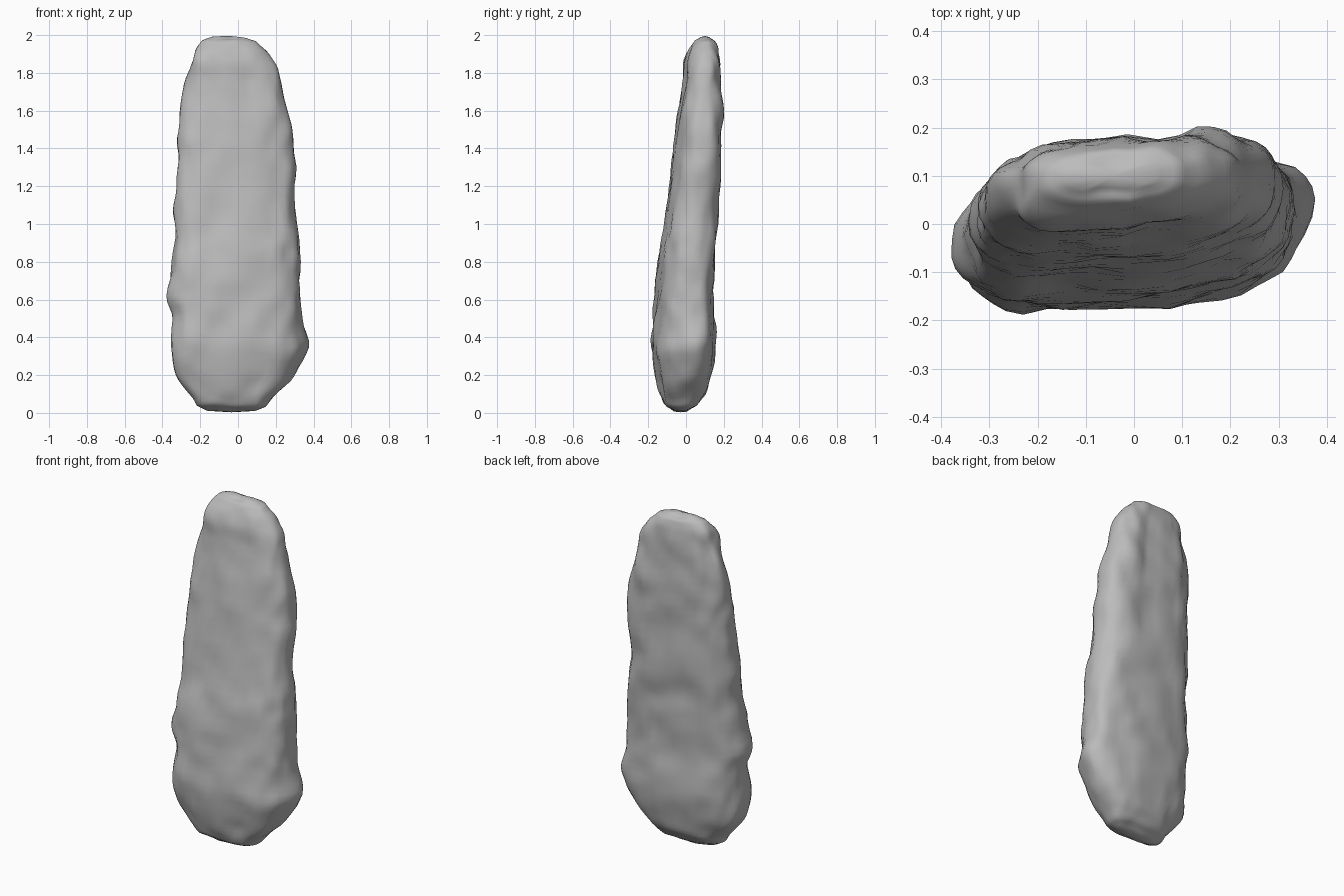
import bpy, bmesh, math
from mathutils import Vector, noise

cube = bpy.data.objects.get("Cube")
if cube:
    bpy.data.objects.remove(cube)

# Stone grey
grey = bpy.data.materials.new("stone_grey")
grey.use_nodes = True
colour = (0.5, 0.5, 0.5, 1)
grey.diffuse_color = colour
grey.node_tree.nodes["Principled BSDF"].inputs["Base Color"].default_value = colour

# Slab outline: height, left edge, right edge, front, back
SECTIONS = [
    (0.01, -.17, .1, -.06, .01), (0.04, -.22, .15, -.11, .06),
    (0.1, -.26, .21, -.135, .1), (0.2, -.33, .3, -.155, .13),
    (0.35, -.35, .35, -.18, .15), (0.5, -.355, .335, -.17, .145),
    (0.62, -.365, .33, -.16, .14), (0.8, -.35, .335, -.145, .15),
    (0.92, -.335, .33, -.125, .155), (1.1, -.34, .3, -.1, .17),
    (1.3, -.315, .305, -.075, .175), (1.45, -.32, .295, -.055, .18),
    (1.6, -.3, .265, -.035, .185), (1.75, -.275, .235, -.01, .18),
    (1.85, -.245, .2, 0, .18), (1.92, -.225, .15, .02, .17),
    (1.97, -.18, .1, .05, .155), (1.99, -.14, .05, .075, .13),
]
SIDES = 44
SUBSTEPS = 4
SKEW = .07

# Broad bumps and hollows: centre, radius, push
BUMPS = [
    ((.36, .06, .36), .17, (.03, .005, 0)),      # foot lobes
    ((.32, -.1, .45), .13, (-.012, .012, 0)),
    ((-.28, -.19, .35), .14, (-.008, -.012, 0)),
    ((-.36, -.06, .62), .13, (-.02, 0, 0)),
    ((-.27, -.15, .76), .14, (-.01, -.014, 0)),  # shoulder
    ((-.12, -.12, 1), .16, (0, .012, 0)),
    ((0, -.16, .6), .16, (0, .01, 0)),
    ((0, .13, .2), .13, (0, -.012, 0)),          # back ledges
    ((0, .19, 1.6), .14, (0, -.015, 0)),
    ((.16, .19, 1.58), .13, (0, .012, 0)),
    ((-.17, 0, 1.86), .11, (0, -.015, 0)),       # crown knob and notch
    ((-.04, .1, 2), .07, (0, 0, -.02)),
]


def smooth_between(a, b, c, d, t):
    return b + t * (c - a + t * (2*a - 5*b + 4*c - d + t * (3*(b - c) + d - a))) / 2


def rounded(v, power):
    return math.copysign(abs(v) ** power, v)


def weather(p):
    """Push a point by broad bumps and vertically stretched erosion."""
    out = Vector((p.x, (p.y - .03) * 2, 0)).normalized()
    coarse = noise.noise(Vector((p.x * 10, p.y * 6, p.z * 3.5 + 3)))
    fine = noise.noise(Vector((p.x * 19, p.y * 15, p.z * 9 + 7)))
    ends = min(1, p.z / .12, max(0, 2 - p.z) / .12)
    q = p + out * (coarse * .018 + fine * .016) * (.4 + .6 * ends)
    for centre, radius, push in BUMPS:
        d = (p - Vector(centre)).length / radius
        if d < 1:
            q += Vector(push) * (1 - d * d) ** 2
    q.z += noise.noise(p * 9) * .01
    return q


def ring(bm, row):
    z, left, right, front, back = row
    loop = []
    for i in range(SIDES):
        a = math.tau * i / SIDES
        x = (left + right) / 2 + (right - left) / 2 * rounded(math.cos(a), .75)
        y = (front + back) / 2 + (back - front) / 2 * rounded(math.sin(a), .75)
        loop.append(bm.verts.new(weather(Vector((x, y + SKEW * x, z)))))
    return loop


# Loft the stone through the interpolated outline
bm = bmesh.new()
rows = []
last = len(SECTIONS) - 1
for k in range(last):
    near = [SECTIONS[min(max(k + o, 0), last)] for o in (-1, 0, 1, 2)]
    for s in range(SUBSTEPS):
        t = s / SUBSTEPS
        row = [smooth_between(*v, t) for v in zip(*near)]
        row[0] = near[1][0] + (near[2][0] - near[1][0]) * t
        rows.append(row)
rows.append(SECTIONS[last])
rings = [ring(bm, row) for row in rows]
for low, high in zip(rings, rings[1:]):
    for i in range(SIDES):
        j = (i + 1) % SIDES
        bm.faces.new((low[i], low[j], high[j], high[i]))

# Close both ends with a fan
for loop, z in ((rings[0], 0), (rings[-1], 2)):
    centre = sum((v.co for v in loop), Vector()) / SIDES
    tip = bm.verts.new((centre.x, centre.y, z))
    for i in range(SIDES):
        bm.faces.new((loop[i], loop[(i + 1) % SIDES], tip))
bmesh.ops.recalc_face_normals(bm, faces=bm.faces)
bmesh.ops.smooth_vert(bm, verts=bm.verts, factor=.3,
                      use_axis_x=True, use_axis_y=True, use_axis_z=True)
for face in bm.faces:
    face.smooth = True

mesh = bpy.data.meshes.new("standing_stone")
bm.to_mesh(mesh)
bm.free()
mesh.materials.append(grey)
stone = bpy.data.objects.new("standing_stone", mesh)
bpy.context.collection.objects.link(stone)
